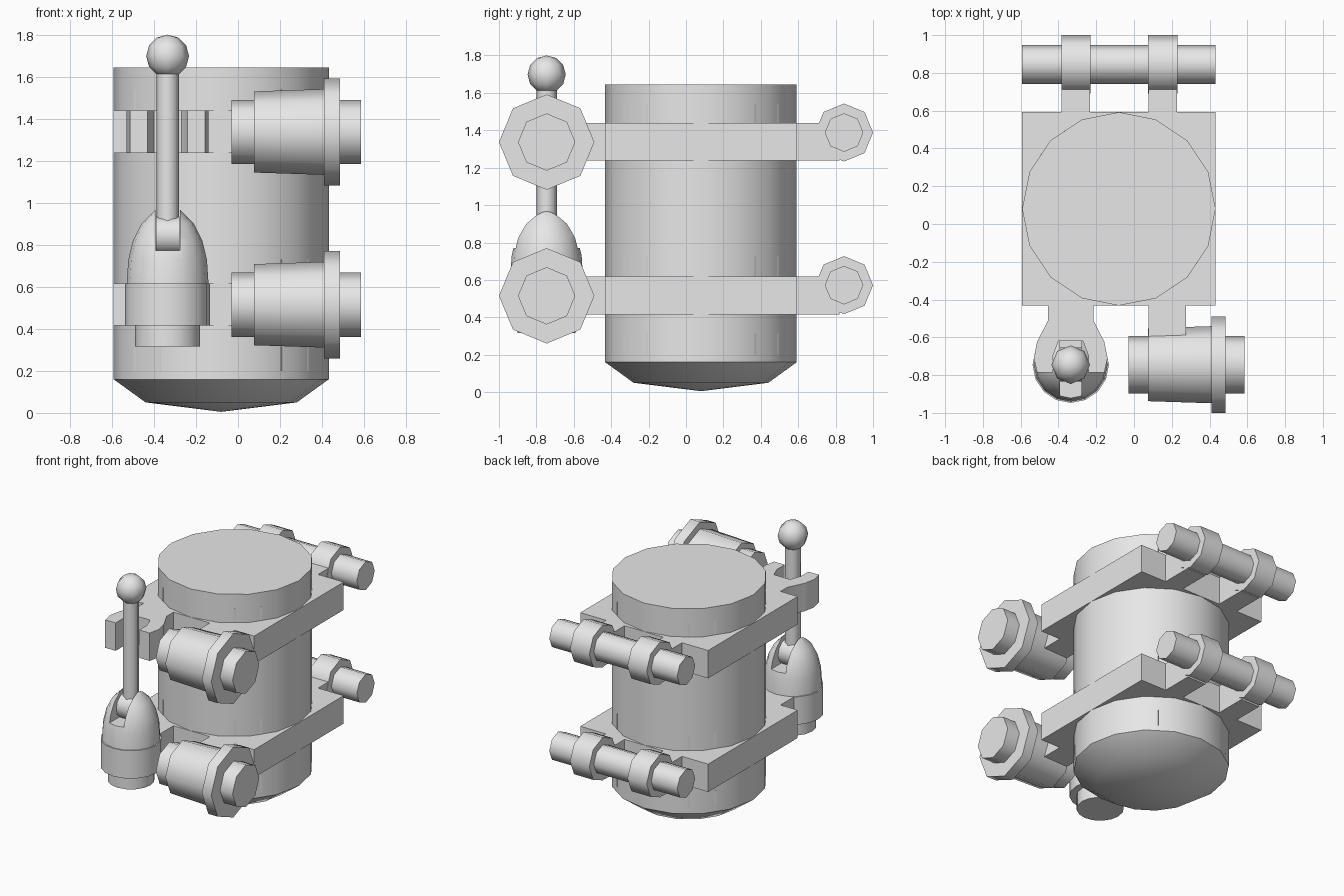
import bpy, bmesh, math
from mathutils import Matrix, Vector

cube = bpy.data.objects.get("Cube")
if cube:
    bpy.data.objects.remove(cube, do_unlink=True)

grey = bpy.data.materials.new("light_grey")
grey.use_nodes = True
grey.diffuse_color = (0.8, 0.8, 0.8, 1)
grey.node_tree.nodes["Principled BSDF"].inputs["Base Color"].default_value = (0.8, 0.8, 0.8, 1)
parts = []


def finish(name, bm):
    bmesh.ops.recalc_face_normals(bm, faces=bm.faces[:])
    mesh = bpy.data.meshes.new(name)
    bm.to_mesh(mesh)
    bm.free()
    mesh.materials.append(grey)
    obj = bpy.data.objects.new(name, mesh)
    bpy.context.collection.objects.link(obj)
    parts.append(obj)
    return obj


def box(name, x, y, z, turn=None):
    """Box from (min, max) ranges, optionally transformed."""
    bm = bmesh.new()
    bmesh.ops.create_cube(bm, size=1)
    for v in bm.verts:
        v.co = Vector([(r[0] + r[1]) / 2 + c * (r[1] - r[0]) for r, c in zip((x, y, z), v.co)])
    if turn:
        bm.transform(turn)
    return finish(name, bm)


def lathe(name, profile, centre, sides, along_x=False):
    """Revolve (radius, height) points about z, or about x."""
    bm = bmesh.new()
    rings = []
    for r, h in profile:
        ring = []
        for i in range(sides if r else 1):
            a = math.tau * i / sides
            c, s = r * math.cos(a), r * math.sin(a)
            ring.append(bm.verts.new(Vector((h, c, s) if along_x else (c, s, h)) + Vector(centre)))
        rings.append(ring)
    for a, b in zip(rings, rings[1:]):
        for i in range(sides):
            j = (i + 1) % sides
            quad = [a[i % len(a)], a[j % len(a)], b[j % len(b)], b[i % len(b)]]
            bm.faces.new(list(dict.fromkeys(quad)))
    for ring in (rings[0], rings[-1]):
        if len(ring) > 1:
            bm.faces.new(ring)
    return finish(name, bm)


def prism(name, outline, z):
    bm = bmesh.new()
    face = bm.faces.new([bm.verts.new((x, y, z[0])) for x, y in outline])
    top = bmesh.ops.extrude_face_region(bm, geom=[face])["geom"]
    bmesh.ops.translate(bm, verts=[g for g in top if isinstance(g, bmesh.types.BMVert)],
                        vec=(0, 0, z[1] - z[0]))
    return finish(name, bm)


# Main tank
TX, TY = -0.08, 0.08
lathe("tank", [(0, 0.005), (0.36, 0.05), (0.512, 0.16), (0.512, 1.645)], (TX, TY, 0), 16)

# Nearly flush pads on the tank's diagonals
for i in range(4):
    turn = Matrix.Translation((TX, TY, 0)) @ Matrix.Rotation(math.pi / 4 + i * math.pi / 2, 4, "Z")
    for z in ((0.2, 0.315), (0.6, 0.73), (1.42, 1.54)):
        box("tank_pad", (0.4, 0.496), (-0.09, 0.09), z, turn)

# Brackets with rear hinge bar and front roller
LX, LY = -0.335, -0.745
for level, z0, bar_z, roller_z in (("lower", 0.415, 0.572, 0.515), ("upper", 1.238, 1.388, 1.337)):
    z = (z0, z0 + 0.202)
    box(level + "_plate", (-0.593, 0.432), (-0.432, 0.593), z)
    lathe(level + "_hinge_bar", [(0.103, -0.593), (0.103, 0.432)], (0, 0.845, bar_z), 8, True)
    for x in (-0.308, 0.152):
        box(level + "_hinge_arm", (x - 0.075, x + 0.075), (0.58, 0.82), z)
        lathe(level + "_hinge_ring", [(0.155, x - 0.077), (0.155, x + 0.077)],
              (0, 0.845, bar_z), 8, True)
    box(level + "_roller_arm", (0.077, 0.275), (-0.7, -0.42), z)
    at = (0, LY, roller_z)
    lathe(level + "_roller_pin", [(0.153, -0.03), (0.153, 0.585)], at, 8, True)
    lathe(level + "_roller_sleeve", [(0.193, 0.075), (0.204, 0.41)], at, 8, True)
    lathe(level + "_roller_flange", [(0.255, 0.41), (0.255, 0.485)], at, 8, True)

# Open fork on the upper plate, outline mirrored about the post
half = [(0.12, -0.42), (0.12, -0.51), (0.178, -0.624), (0.195, -0.71), (0.178, -0.787),
        (0.095, -0.787), (0.095, -0.7), (0.065, -0.62)]
prism("upper_fork", [(LX + x, y) for x, y in half] + [(LX - x, y) for x, y in reversed(half)],
      (1.238, 1.44))

# Socket on the lower plate
box("socket_arm", (LX - 0.12, LX + 0.12), (LY, -0.42), (0.415, 0.617))
lathe("socket_ring", [(0.202, 0.415), (0.202, 0.617)], (LX, LY, 0), 16)
lathe("socket_foot", [(0.155, 0.315), (0.155, 0.43)], (LX, LY, 0), 16)
dome = lathe("socket_dome", [(0.195, 0.61), (0.187, 0.73), (0.165, 0.82), (0.125, 0.9),
                             (0.06, 0.965)], (LX, LY, 0), 16)

# Slot through the dome
cutter = box("slot_cutter", (LX - 0.058, LX + 0.058), (-1.1, -0.4), (0.772, 1.1))
cutter.hide_render = True
cut = dome.modifiers.new("slot", "BOOLEAN")
cut.operation = "DIFFERENCE"
cut.solver = "EXACT"
cut.object = cutter
bpy.context.view_layer.objects.active = dome
bpy.ops.object.modifier_apply(modifier=cut.name)
parts.remove(cutter)
bpy.data.objects.remove(cutter, do_unlink=True)

# Swinging lever: pivot, rod and ball
lathe("lever_pivot", [(0.09, LX - 0.056), (0.09, LX + 0.056)], (0, LY, 0.845), 12, True)
lathe("lever_rod", [(0.054, 0.85), (0.054, 1.64)], (LX, LY, 0), 8)
ball = [(0.102 * math.sin(a), -0.102 * math.cos(a)) for a in (i * math.pi / 6 for i in range(1, 6))]
lathe("lever_ball", [(0, -0.102)] + ball + [(0, 0.102)], (LX, LY, 1.698), 8)

# Smooth round sides, keep hard edges
bpy.ops.object.select_all(action="DESELECT")
for obj in parts:
    obj.select_set(True)
bpy.context.view_layer.objects.active = parts[0]
bpy.ops.object.shade_smooth_by_angle(angle=math.radians(50))
